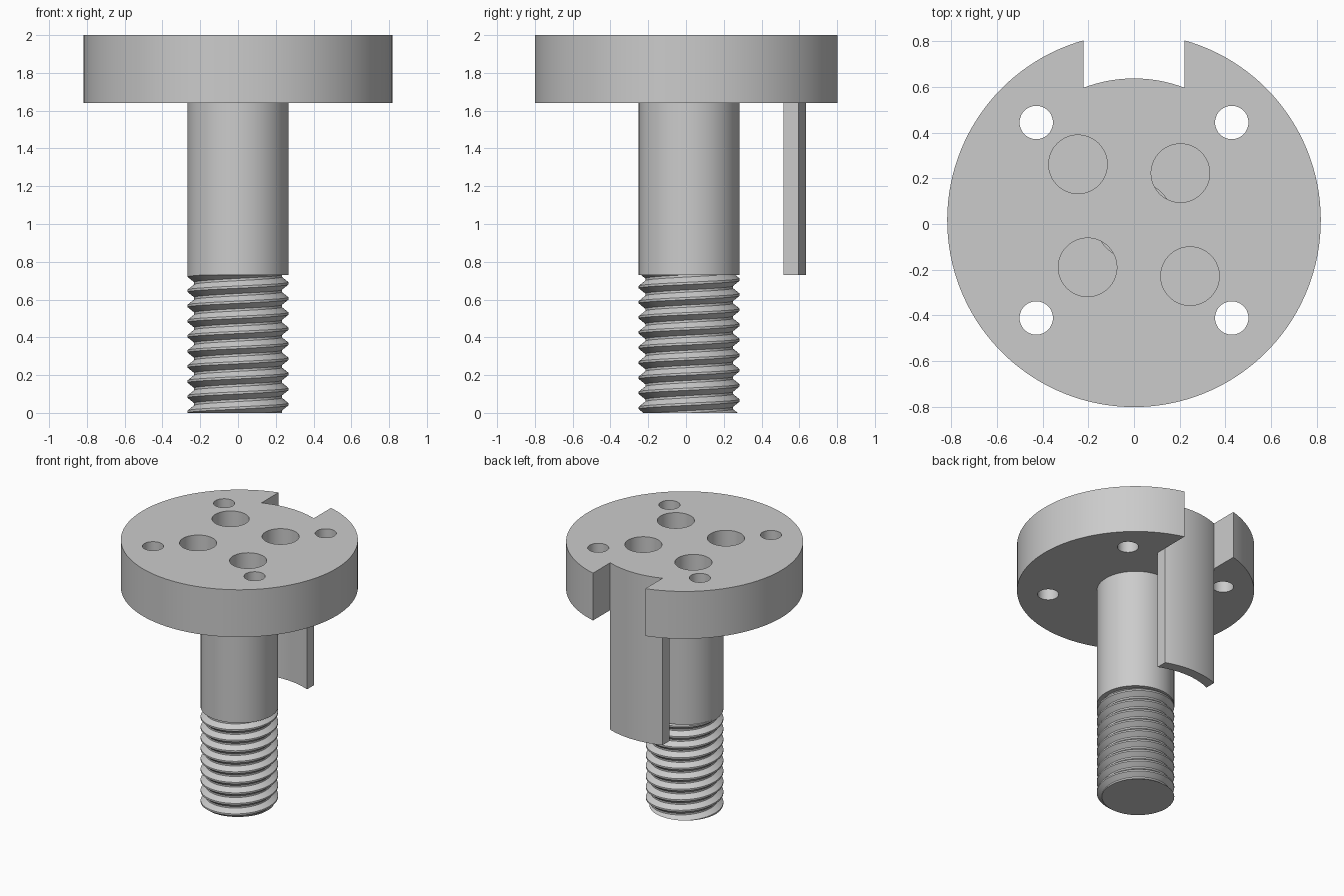
import bpy, bmesh
from math import pi, tau, sin, cos, asin, sqrt

cube = bpy.data.objects.get("Cube")
if cube:
    bpy.data.objects.remove(cube, do_unlink=True)

CY = 0.0165            # axis of the turned parts
TOP, UNDER, THREAD_TOP = 2.0, 1.64, 0.73
R_FLANGE, R_SHAFT, R_ROOT = 0.817, 0.267, 0.232
R_TAB_OUT, R_TAB_IN, TAB_HALF = 0.62, 0.545, 0.22
PITCH = 0.08

steel = bpy.data.materials.new("steel grey")
steel.use_nodes = True
GREY = (0.6, 0.6, 0.6, 1)
steel.diffuse_color = GREY
steel.node_tree.nodes["Principled BSDF"].inputs["Base Color"].default_value = GREY


def finish(name, bm):
    bmesh.ops.recalc_face_normals(bm, faces=bm.faces)
    mesh = bpy.data.meshes.new(name)
    bm.to_mesh(mesh)
    bm.free()
    obj = bpy.data.objects.new(name, mesh)
    obj.data.materials.append(steel)
    bpy.context.collection.objects.link(obj)
    return obj


def arc(r, a0, a1, n):
    angles = [a0 + (a1 - a0) * i / n for i in range(n + 1)]
    return [(r * cos(a), CY + r * sin(a)) for a in angles]


def prism(name, outline, z0, z1):
    bm = bmesh.new()
    face = bm.faces.new([bm.verts.new((x, y, z0)) for x, y in outline])
    ext = bmesh.ops.extrude_face_region(bm, geom=[face], use_keep_orig=True)
    verts = [v for v in ext["geom"] if isinstance(v, bmesh.types.BMVert)]
    bmesh.ops.translate(bm, verts=verts, vec=(0, 0, z1 - z0))
    return finish(name, bm)


def cylinder(name, x, y, r, z0, z1, n=64):
    ring = [(x + r * cos(tau * i / n), y + r * sin(tau * i / n)) for i in range(n)]
    return prism(name, ring, z0, z1)


def back_arc(r, n=24):
    # arc across the back, from +x to -x, spanning the tab width
    a = asin(TAB_HALF / r)
    return arc(r, pi / 2 - a, pi / 2 + a, n)


# Flange disc with a notch at the back
a = asin(TAB_HALF / R_FLANGE)
rim = arc(R_FLANGE, pi / 2 + a, pi / 2 - a + tau, 120)
flange = prism("flange", rim + back_arc(R_TAB_OUT), UNDER, TOP)

# Four through holes and four blind holes
cutters = [cylinder("bolt_hole_cutter", sx * 0.4275, CY + sy * 0.4275, 0.073, UNDER - 0.1, TOP + 0.1, 48)
           for sx in (-1, 1) for sy in (-1, 1)]
for s in (-1, 1):
    for x, y in ((0.203, 0.206), (-0.245, 0.2445)):
        cutters.append(cylinder("pin_hole_cutter", s * x, CY + s * y, 0.128, TOP - 0.27, TOP + 0.1))
for cutter in cutters:
    mod = flange.modifiers.new("hole", "BOOLEAN")
    mod.operation, mod.solver, mod.object = "DIFFERENCE", "EXACT", cutter
    bpy.context.view_layer.objects.active = flange
    bpy.ops.object.modifier_apply(modifier=mod.name)
    bpy.data.objects.remove(cutter, do_unlink=True)

# Plain shank, inner core and curved tab
shank = cylinder("shank", 0, CY, R_SHAFT, THREAD_TOP, UNDER, 96)
core = cylinder("inner_core", 0, CY, 0.172, UNDER, TOP - 0.22)
tab = prism("tab", back_arc(R_TAB_OUT) + back_arc(R_TAB_IN)[::-1], THREAD_TOP, UNDER)


# Helical thread, trimmed flat at both ends
SHAPE = ((0, R_ROOT), (0.15, R_ROOT), (0.5, R_SHAFT), (0.65, R_SHAFT), (1, R_ROOT))


def thread_radius(phase):
    phase %= 1
    for (p0, r0), (p1, r1) in zip(SHAPE, SHAPE[1:]):
        if phase <= p1:
            return r0 + (r1 - r0) * (phase - p0) / (p1 - p0)


bm = bmesh.new()
SEG = 72
turns = int(THREAD_TOP / PITCH) + 2
columns = []
for i in range(SEG + 1):
    t = i / SEG
    column = []
    for k in range(-2, turns):
        for p, _ in SHAPE[:-1]:
            z = min(max((k + p + t) * PITCH, 0), THREAD_TOP)
            r = thread_radius(z / PITCH - t)
            column.append(bm.verts.new((r * cos(tau * t), CY + r * sin(tau * t), z)))
    columns.append(column)
for c0, c1 in zip(columns, columns[1:]):
    for j in range(len(c0) - 1):
        bm.faces.new((c0[j], c1[j], c1[j + 1], c0[j + 1]))
bmesh.ops.remove_doubles(bm, verts=bm.verts, dist=1e-5)
bmesh.ops.holes_fill(bm, edges=[e for e in bm.edges if e.is_boundary], sides=0)
thread = finish("thread", bm)

# Smooth round walls, sharp rims
bpy.ops.object.select_all(action="DESELECT")
for obj in (flange, shank, core, tab, thread):
    obj.select_set(True)
bpy.context.view_layer.objects.active = flange
bpy.ops.object.shade_smooth_by_angle(angle=pi / 6)
